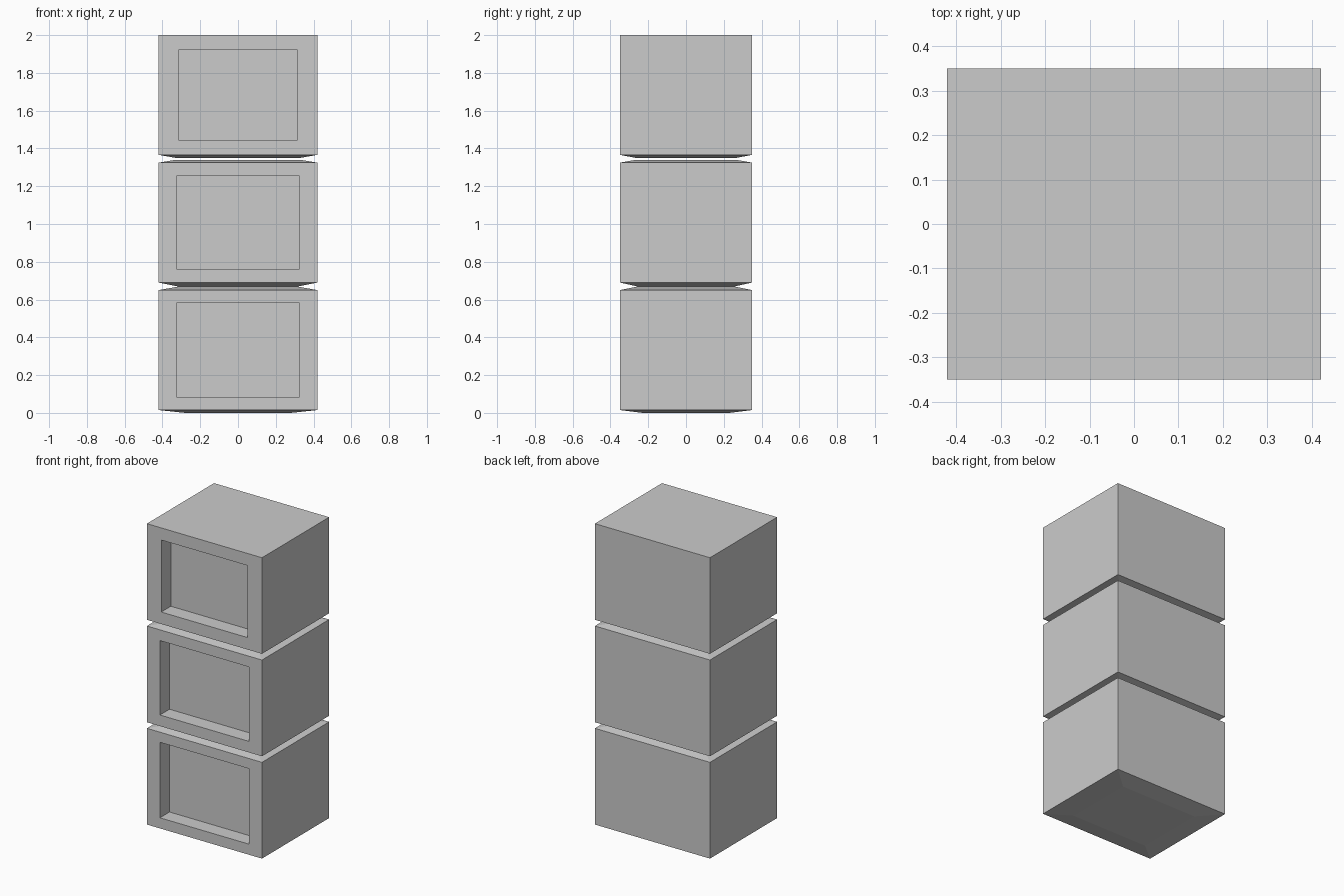
import bpy, bmesh

if "Cube" in bpy.data.objects:
    bpy.data.objects.remove(bpy.data.objects["Cube"])

W, D = 0.42, 0.35      # half width and half depth of each block
RECESS = 0.10          # depth of the front panel


def block(name, rings, panel):
    """Stack rectangular rings (half x, half y, z), then sink a panel in the front."""
    bm = bmesh.new()
    loops = [[bm.verts.new((sx * x, sy * y, z))
              for sx, sy in ((-1, -1), (1, -1), (1, 1), (-1, 1))]
             for x, y, z in rings]
    bm.faces.new(loops[0][::-1])
    bm.faces.new(loops[-1])
    front = None
    for a, b in zip(loops, loops[1:]):
        for i in range(4):
            j = (i + 1) % 4
            f = bm.faces.new((a[i], a[j], b[j], b[i]))
            if i == 0 and all(abs(v.co.y + D) < 1e-5 for v in f.verts):
                front = f
    bm.normal_update()

    # Recessed front panel
    hx, z0, z1 = panel
    mid = (z0 + z1) / 2
    bmesh.ops.inset_individual(bm, faces=[front], thickness=0.05)
    for v in front.verts:
        v.co.x = hx if v.co.x > 0 else -hx
        v.co.z = z1 if v.co.z > mid else z0
    floor = bmesh.ops.extrude_discrete_faces(bm, faces=[front])["faces"][0]
    for v in floor.verts:
        v.co.y += RECESS

    bmesh.ops.recalc_face_normals(bm, faces=bm.faces)
    mesh = bpy.data.meshes.new(name)
    bm.to_mesh(mesh)
    bm.free()
    obj = bpy.data.objects.new(name, mesh)
    bpy.context.collection.objects.link(obj)


# Blocks with shallow tapered ends facing the joints
block("lower_block",
      [(0.28, 0.23, 0.0), (W, D, 0.015), (W, D, 0.65), (0.32, 0.26, 0.668)],
      (0.325, 0.085, 0.583))
block("middle_block",
      [(0.32, 0.26, 0.67), (W, D, 0.69), (W, D, 1.325), (0.33, 0.265, 1.34)],
      (0.325, 0.763, 1.254))
block("upper_block",
      [(0.33, 0.265, 1.35), (W, D, 1.366), (W, D, 2.0)],
      (0.315, 1.445, 1.92))
